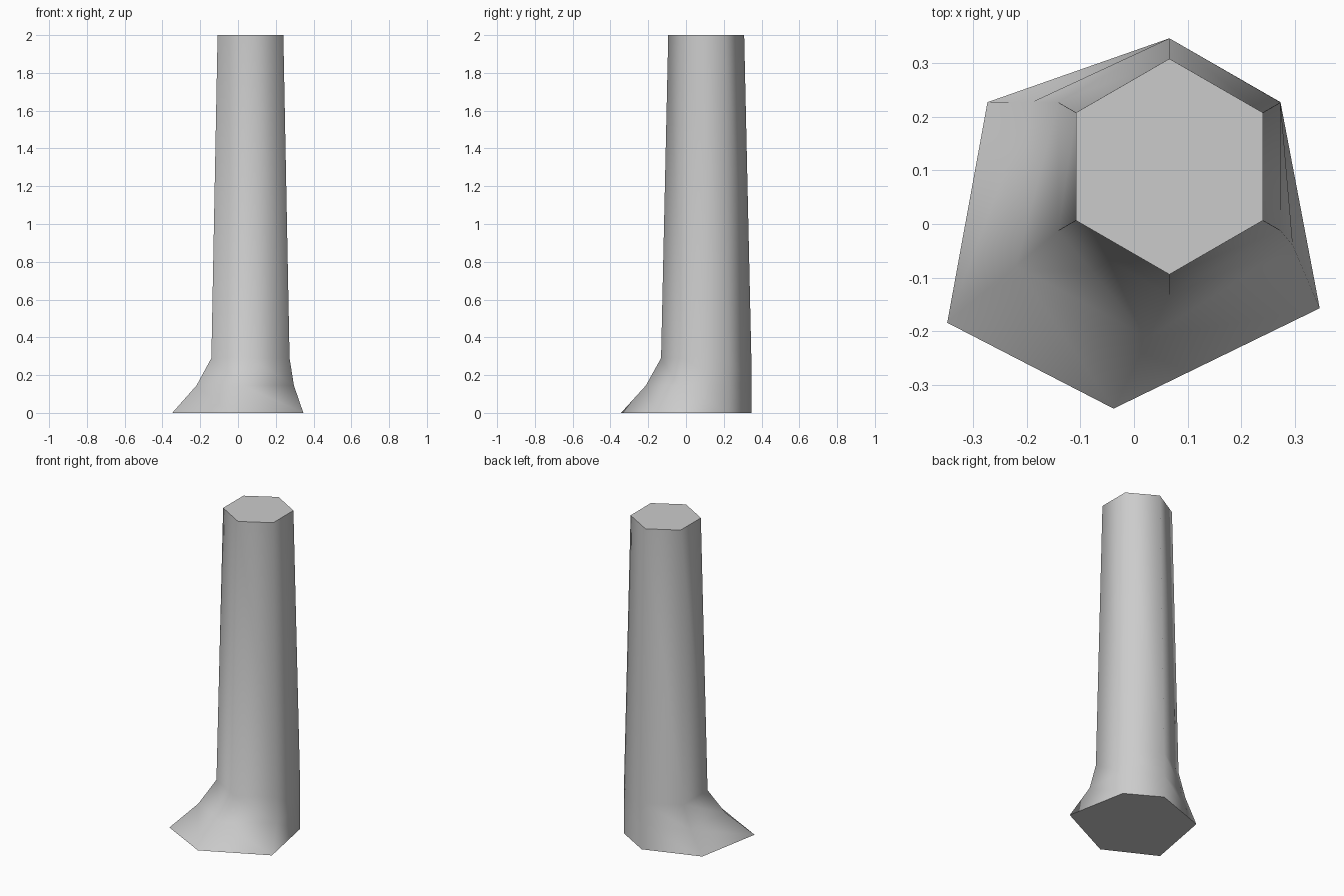
import bpy, bmesh
from math import radians, sin, cos
from mathutils import Vector

cube = bpy.data.objects.get("Cube")
if cube:
    bpy.data.objects.remove(cube, do_unlink=True)

# Plain grey for the whole trunk
grey = bpy.data.materials.new("plain_grey")
grey.use_nodes = True
colour = (0.6, 0.6, 0.6, 1)
grey.diffuse_color = colour
grey.node_tree.nodes["Principled BSDF"].inputs["Base Color"].default_value = colour


def hexagon(radius, z):
    """Regular ring, starting at the back corner and going clockwise."""
    return [Vector((0.066 + radius * sin(radians(60 * i)),
                    0.107 + radius * cos(radians(60 * i)), z)) for i in range(6)]


# Trunk rings, with an uneven flared foot
top = hexagon(0.201, 2)
neck = hexagon(0.239, 0.29)
foot = [Vector((x, y, 0)) for x, y in (
    (0.066, 0.346), (0.273, 0.227), (0.346, -0.157),
    (-0.038, -0.344), (-0.348, -0.184), (-0.273, 0.227))]
flare = [n.lerp(f, 0.38) for n, f in zip(neck, foot)]
for p in flare:
    p.z = 0.145
flare[2].x, flare[2].y = 0.296, -0.04

# Skin the rings and close both ends
bm = bmesh.new()
rings = [[bm.verts.new(p) for p in ring] for ring in (foot, flare, neck, top)]
for low, high in zip(rings, rings[1:]):
    for i in range(6):
        j = (i + 1) % 6
        bm.faces.new((low[i], low[j], high[j], high[i]))
bm.faces.new(rings[0])
bm.faces.new(rings[-1])
bmesh.ops.recalc_face_normals(bm, faces=bm.faces)

mesh = bpy.data.meshes.new("trunk")
bm.to_mesh(mesh)
bm.free()
mesh.materials.append(grey)
trunk = bpy.data.objects.new("trunk", mesh)
bpy.context.collection.objects.link(trunk)

# Smooth sides, sharp rims
bpy.ops.object.select_all(action="DESELECT")
trunk.select_set(True)
bpy.context.view_layer.objects.active = trunk
bpy.ops.object.shade_smooth_by_angle(angle=radians(70))
